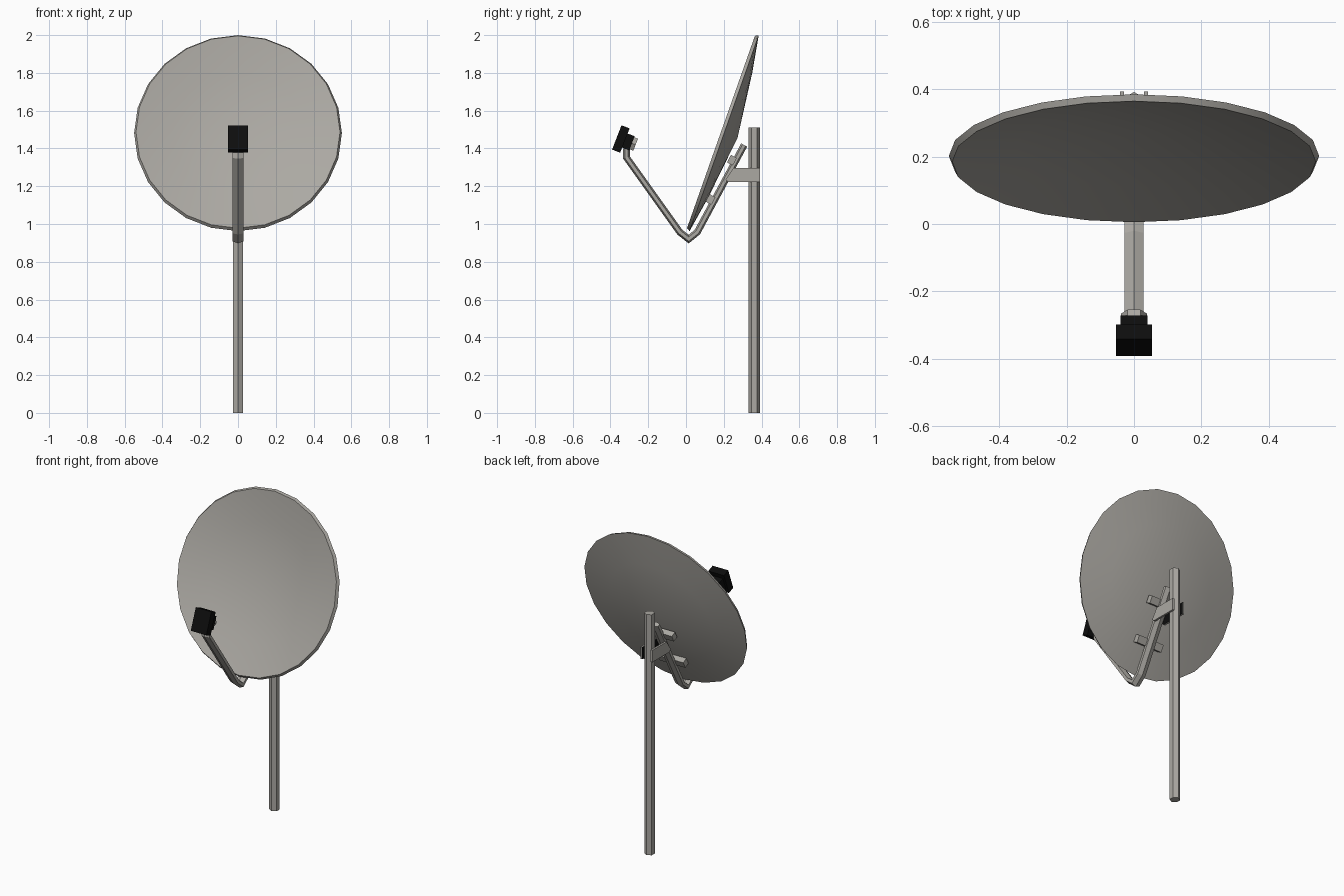
import bpy, bmesh, math
from mathutils import Vector, Matrix

if "Cube" in bpy.data.objects:
    bpy.data.objects.remove(bpy.data.objects["Cube"])


def material(name, rgb):
    m = bpy.data.materials.new(name)
    m.diffuse_color = (*rgb, 1)
    m.use_nodes = True
    m.node_tree.nodes["Principled BSDF"].inputs["Base Color"].default_value = m.diffuse_color
    return m


GREY = material("warm_grey", (0.41, 0.395, 0.365))
BLACK = material("black", (0.004, 0.004, 0.004))


def finish(name, bm, *mats, smooth=None):
    bmesh.ops.recalc_face_normals(bm, faces=bm.faces)
    me = bpy.data.meshes.new(name)
    bm.to_mesh(me)
    bm.free()
    ob = bpy.data.objects.new(name, me)
    bpy.context.collection.objects.link(ob)
    for m in mats:
        me.materials.append(m)
    if smooth:
        bpy.ops.object.select_all(action='DESELECT')
        ob.select_set(True)
        bpy.context.view_layer.objects.active = ob
        bpy.ops.object.shade_smooth_by_angle(angle=math.radians(smooth))
    return ob


def frame(y, z, up):
    """Local x = world x, local y = up direction in the yz plane, local z = their cross product."""
    u = Vector((0, *up)).normalized()
    n = Vector((1, 0, 0)).cross(u)
    m = Matrix(((1, u.x, n.x), (0, u.y, n.y), (0, u.z, n.z))).to_4x4()
    return Matrix.Translation((0, y, z)) @ m


def box(name, mat, mtx, size, offset=(0, 0, 0)):
    bm = bmesh.new()
    bmesh.ops.create_cube(bm, size=1, matrix=mtx @ Matrix.Translation(offset) @ Matrix.Diagonal((*size, 1)))
    return finish(name, bm, mat)


def lathe(name, mat, mtx, profile, sides, start=0.0, smooth=None):
    """Revolve (radius, height) points about local z."""
    bm = bmesh.new()
    rings = []
    for r, h in profile:
        n = sides if r > 0 else 1
        rings.append([bm.verts.new(mtx @ Vector((r * math.cos(start + math.tau * i / sides),
                                                 r * math.sin(start + math.tau * i / sides), h)))
                      for i in range(n)])
    for a, b in zip(rings, rings[1:]):
        for i in range(sides):
            j = (i + 1) % sides
            q = [a[i % len(a)], a[j % len(a)], b[j % len(b)], b[i % len(b)]]
            bm.faces.new(list(dict.fromkeys(q)))
    return finish(name, bm, mat, smooth=smooth)


def sweep(name, mat, path, section, smooth=None):
    """Sweep an (x, thickness) section along a yz path with mitred corners."""
    pts = [Vector(p) for p in path]
    bm = bmesh.new()
    rings = []
    for i, p in enumerate(pts):
        d0 = (p - pts[i - 1]).normalized() if i else (pts[1] - p).normalized()
        d1 = (pts[i + 1] - p).normalized() if i < len(pts) - 1 else d0
        n0, n1 = Vector((-d0.y, d0.x)), Vector((-d1.y, d1.x))
        n = (n0 + n1).normalized()
        n /= n.dot(n0)
        rings.append([bm.verts.new((x, *(p + n * t))) for x, t in section])
    for a, b in zip(rings, rings[1:]):
        for i in range(len(a)):
            j = (i + 1) % len(a)
            bm.faces.new((a[i], a[j], b[j], b[i]))
    bm.faces.new(rings[0])
    bm.faces.new(rings[-1])
    return finish(name, bm, mat, smooth=smooth)


# Dish: shallow 24-sided bowl with a flared rim band
DISH = frame(0.202, 1.481, (0.333, 0.943))
lathe("dish", GREY, DISH,
      [(0, -0.066), (0.35, -0.026), (0.54, 0.018), (0.55, 0), (0.35, -0.034), (0, -0.075)],
      24, smooth=30)

# Hexagonal post
lathe("post", GREY, Matrix.Translation((0, 0.362, 0)),
      [(0, 0), (0.03, 0), (0.03, 1.51), (0, 1.51)], 6, start=math.pi / 2)

# Bent support arm running under the dish
sweep("support_arm", GREY,
      [(-0.315, 1.40), (-0.315, 1.352), (-0.033, 0.957), (0.014, 0.92), (0.06, 0.957), (0.308, 1.418)],
      [(0, 0.018), (-0.028, 0.009), (-0.028, -0.009), (0, -0.018), (0.028, -0.009), (0.028, 0.009)])

# Crossbars joining arm and dish back
ARM_UP = (0.248, 0.461)
for name, y, z in (("upper_crossbar", 0.243, 1.338), ("lower_crossbar", 0.13, 1.13)):
    box(name, GREY, frame(y, z, ARM_UP), (0.18, 0.045, 0.035))

# Pair of bracket plates clamping the post, black on the inner faces
for side, name in ((-1, "left_bracket_plate"), (1, "right_bracket_plate")):
    bm = bmesh.new()
    outline = [(0.252, 1.297), (0.393, 1.297), (0.393, 1.222), (0.225, 1.222), (0.21, 1.234)]
    f = bm.faces.new([bm.verts.new((side * 0.03, y, z)) for y, z in outline])
    ext = bmesh.ops.extrude_face_region(bm, geom=[f], use_keep_orig=True)
    for v in ext["geom"]:
        if isinstance(v, bmesh.types.BMVert):
            v.co.x = side * 0.042
    for f in bm.faces:
        inner = all(abs(v.co.x) < 0.035 for v in f.verts)
        f.material_index = 1 if inner else 0
    finish(name, bm, GREY, BLACK)

# Receiver: black housing, black neck and grey horn aimed at the dish
HEAD = frame(-0.345, 1.45, (0.36, 0.93))
box("receiver_housing", BLACK, HEAD, (0.108, 0.138, 0.046))
box("receiver_neck", BLACK, HEAD, (0.08, 0.08, 0.05), (0, 0, -0.038))
lathe("receiver_horn", GREY, HEAD,
      [(0, -0.05), (0.039, -0.05), (0.039, -0.084), (0, -0.084)], 6)
